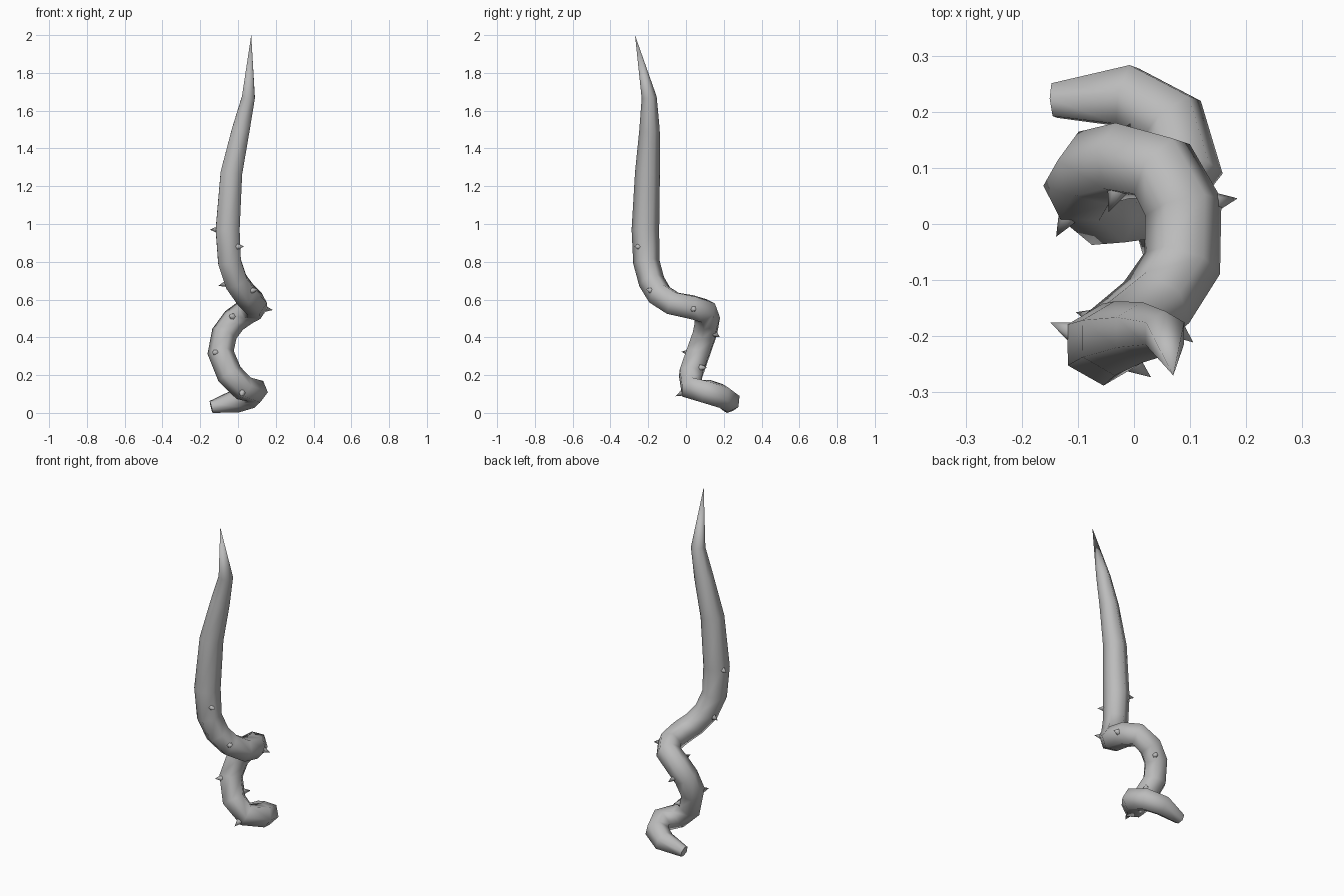
import bpy, bmesh, math
from mathutils import Vector

if "Cube" in bpy.data.objects:
    bpy.data.objects.remove(bpy.data.objects["Cube"])

mat = bpy.data.materials.new("grey_bark")
mat.diffuse_color = (0.5, 0.5, 0.5, 1)
mat.use_nodes = True
mat.node_tree.nodes["Principled BSDF"].inputs["Base Color"].default_value = mat.diffuse_color

# centre line of the vine from root to tip: x, y, z, radius
PATH = [
    (-0.142, 0.220, 0.030, 0.034), (-0.012, 0.228, 0.062, 0.062),
    (0.066, 0.185, 0.090, 0.067), (0.092, 0.105, 0.115, 0.068),
    (0.030, 0.032, 0.130, 0.068), (-0.045, 0.025, 0.205, 0.070),
    (-0.092, 0.065, 0.320, 0.070), (-0.072, 0.100, 0.420, 0.070),
    (-0.020, 0.113, 0.490, 0.070), (0.050, 0.098, 0.540, 0.070),
    (0.088, 0.030, 0.560, 0.070), (0.086, -0.070, 0.580, 0.070),
    (0.040, -0.140, 0.625, 0.070), (-0.010, -0.182, 0.695, 0.070),
    (-0.045, -0.210, 0.800, 0.070), (-0.055, -0.215, 0.970, 0.073),
    (-0.035, -0.204, 1.270, 0.066), (0.015, -0.193, 1.500, 0.054),
    (0.055, -0.195, 1.670, 0.040), (0.070, -0.270, 2.000, 0.0),
]
pts = [Vector(p[:3]) for p in PATH]
rad = [p[3] for p in PATH]
N, SIDES = len(pts), 6


def tangent(i):
    a = (pts[i] - pts[i - 1]).normalized() if i > 0 else Vector()
    b = (pts[i + 1] - pts[i]).normalized() if i < N - 1 else Vector()
    return (a + b).normalized()


def make_object(name, bm):
    bmesh.ops.recalc_face_normals(bm, faces=bm.faces)
    me = bpy.data.meshes.new(name)
    bm.to_mesh(me)
    bm.free()
    me.materials.append(mat)
    ob = bpy.data.objects.new(name, me)
    bpy.context.collection.objects.link(ob)
    return ob


# vine: six-sided tube, frames carried from the upright part down to the root
tans = [tangent(i) for i in range(N)]
ups = [None] * N
ups[N - 2] = Vector((0, -1, 0))
for i in range(N - 2, -1, -1):
    if i < N - 2:
        ups[i] = tans[i + 1].rotation_difference(tans[i]) @ ups[i + 1]
    ups[i] = (ups[i] - tans[i] * ups[i].dot(tans[i])).normalized()

bm = bmesh.new()
rings = []
for i in range(N - 1):
    side = tans[i].cross(ups[i])
    ring = []
    for k in range(SIDES):
        a = 2 * math.pi * k / SIDES
        co = pts[i] + rad[i] * (ups[i] * math.cos(a) + side * math.sin(a))
        co.z = max(co.z, 0.0)
        ring.append(bm.verts.new(co))
    rings.append(ring)
for r0, r1 in zip(rings, rings[1:]):
    for k in range(SIDES):
        j = (k + 1) % SIDES
        bm.faces.new((r0[k], r0[j], r1[j], r1[k]))
tip = bm.verts.new(pts[-1])
for k in range(SIDES):
    bm.faces.new((rings[-1][k], rings[-1][(k + 1) % SIDES], tip))
bm.faces.new(rings[0])
vine = make_object("vine", bm)
for p in vine.data.polygons:
    p.use_smooth = len(p.vertices) < 5

# thorns: small cones pointing away from the centre line
THORNS = [
    (0.00, -0.25, 0.88), (0.08, -0.19, 0.65), (0.15, 0.04, 0.55),
    (-0.03, 0.06, 0.51), (-0.12, 0.01, 0.32), (0.02, -0.03, 0.10),
    (-0.015, 0.165, 0.41), (-0.01, 0.09, 0.24), (-0.115, -0.19, 0.97),
    (-0.075, -0.165, 0.68),
]
bm = bmesh.new()
for t in THORNS:
    t = Vector(t)
    best = None
    for i in range(N - 1):
        seg = pts[i + 1] - pts[i]
        f = min(1, max(0, (t - pts[i]).dot(seg) / seg.length_squared))
        c = pts[i] + seg * f
        if best is None or (t - c).length < best[0]:
            best = ((t - c).length, c, rad[i] + (rad[i + 1] - rad[i]) * f)
    d = (t - best[1]).normalized()
    base = best[1] + d * best[2] * 0.82
    q = d.to_track_quat('Z', 'Y')
    ring = [bm.verts.new(base + q @ Vector((0.018 * math.cos(a), 0.018 * math.sin(a), 0)))
            for a in (2 * math.pi * k / SIDES for k in range(SIDES))]
    apex = bm.verts.new(base + d * 0.042)
    for k in range(SIDES):
        bm.faces.new((ring[k], ring[(k + 1) % SIDES], apex))
    bm.faces.new(ring[::-1])
thorns = make_object("thorns", bm)
for p in thorns.data.polygons:
    p.use_smooth = len(p.vertices) < 5
